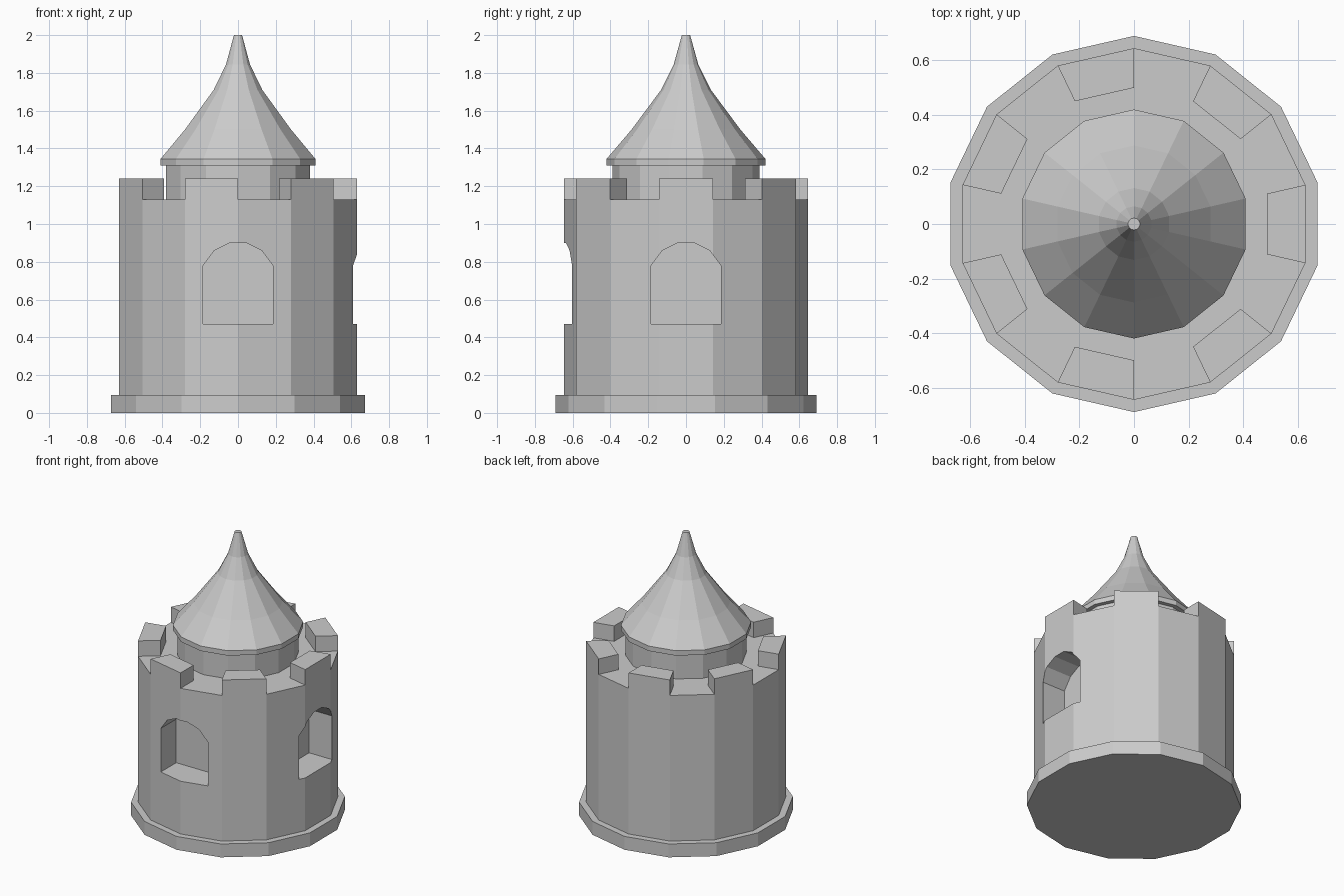
import bpy, bmesh, math
from mathutils import Matrix

SIDES = 14

cube = bpy.data.objects.get("Cube")
if cube:
    bpy.data.objects.remove(cube, do_unlink=True)

stone = bpy.data.materials.new("grey stone")
stone.use_nodes = True
colour = (0.6, 0.6, 0.6, 1)
stone.diffuse_color = colour
stone.node_tree.nodes["Principled BSDF"].inputs["Base Color"].default_value = colour


def finish(bm, name):
    bmesh.ops.recalc_face_normals(bm, faces=bm.faces)
    mesh = bpy.data.meshes.new(name)
    bm.to_mesh(mesh)
    bm.free()
    mesh.materials.append(stone)
    obj = bpy.data.objects.new(name, mesh)
    bpy.context.collection.objects.link(obj)
    return obj


def lathe(profile):
    """Closed faceted solid from (radius, height) points; returns side faces per band."""
    bm = bmesh.new()
    rings = []
    for r, z in profile:
        angles = [math.pi / 2 + k * math.tau / SIDES for k in range(SIDES)]
        rings.append([bm.verts.new((r * math.cos(a), r * math.sin(a), z)) for a in angles])
    bands = []
    for low, high in zip(rings, rings[1:]):
        bands.append([bm.faces.new((low[k], low[(k + 1) % SIDES],
                                    high[(k + 1) % SIDES], high[k]))
                      for k in range(SIDES)])
    bm.faces.new(rings[0][::-1])
    bm.faces.new(rings[-1])
    return bm, bands


# Plinth
bm, _ = lathe([(0.69, 0), (0.69, 0.095)])
finish(bm, "plinth")

# Tower wall, with every second top segment raised as a battlement
bm, bands = lathe([(0.645, 0.09), (0.645, 1.13), (0.5, 1.13)])
for face in bands[-1][::2]:
    raised = bmesh.ops.extrude_discrete_faces(bm, faces=[face])["faces"][0]
    bmesh.ops.translate(bm, verts=raised.verts, vec=(0, 0, 0.11))
wall = finish(bm, "tower_wall")

# Arched niches cut into the front and the left side
half_arch = [(0.185, 0.47), (0.185, 0.78), (0.125, 0.86), (0.043, 0.9)]
outline = half_arch + [(-x, z) for x, z in reversed(half_arch)]
for name, turn in (("front", 0), ("left", math.pi / 2)):
    bm = bmesh.new()
    back = bm.faces.new([bm.verts.new((x, -0.43, z)) for x, z in outline])
    moved = bmesh.ops.extrude_face_region(bm, geom=[back], use_keep_orig=True)["geom"]
    bmesh.ops.translate(bm, vec=(0, -0.5, 0),
                        verts=[v for v in moved if isinstance(v, bmesh.types.BMVert)])
    bm.transform(Matrix.Rotation(turn, 4, "Z"))
    cutter = finish(bm, name + "_niche_cutter")
    cutter.hide_render = True
    cut = wall.modifiers.new(name + " niche", "BOOLEAN")
    cut.operation = "DIFFERENCE"
    cut.solver = "EXACT"
    cut.object = cutter
    bpy.context.view_layer.objects.active = wall
    bpy.ops.object.modifier_apply(modifier=cut.name)
    bpy.data.objects.remove(cutter, do_unlink=True)

# Drum under the roof
bm, _ = lathe([(0.39, 1.1), (0.39, 1.32)])
finish(bm, "roof_drum")

# Flared spire roof with a thin eave
bm, _ = lathe([(0.42, 1.31), (0.42, 1.345), (0.288, 1.5),
               (0.132, 1.71), (0.065, 1.845), (0.022, 2)])
finish(bm, "spire_roof")
